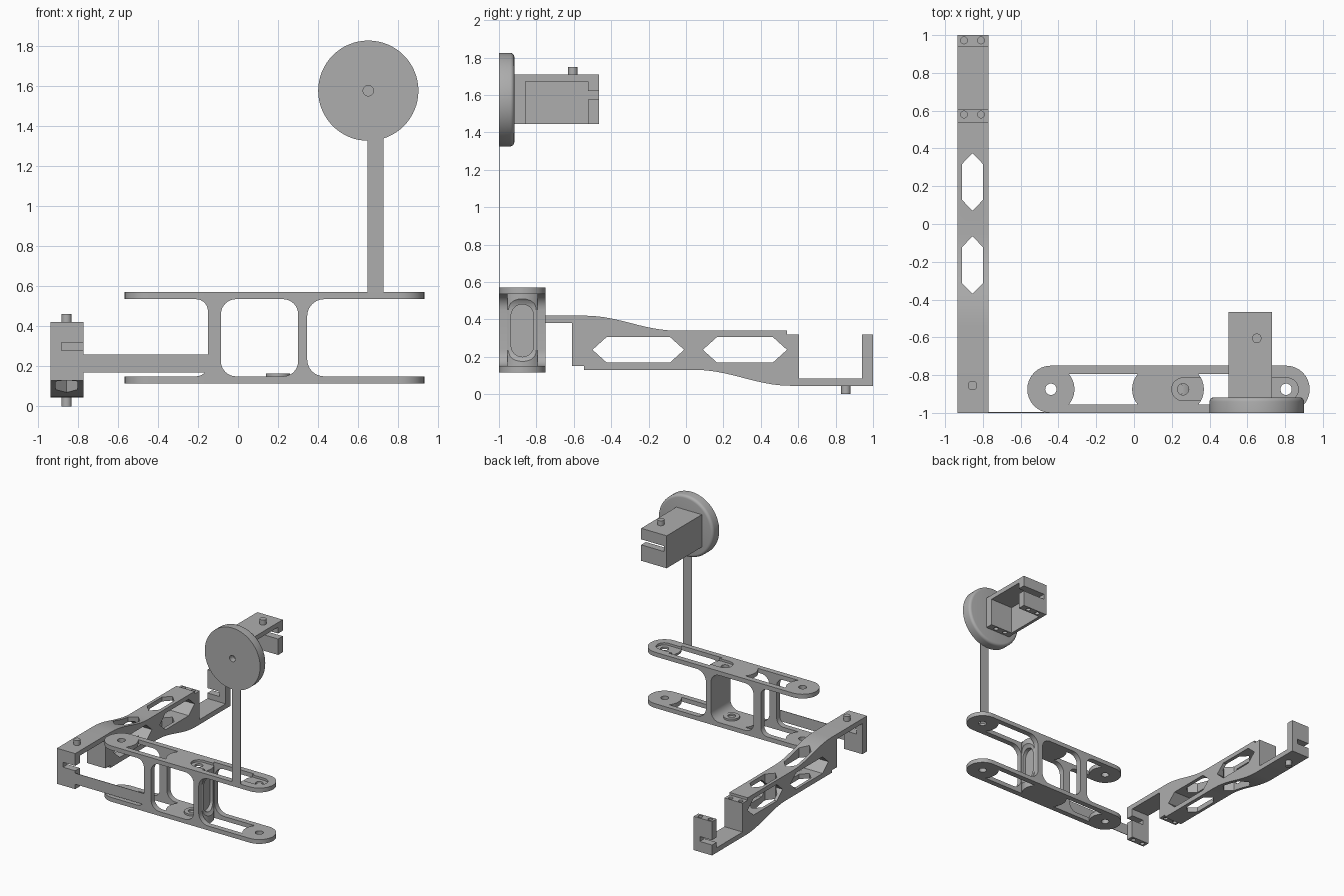
import bpy, bmesh
from math import sin, cos, pi, asin, radians
from mathutils import Vector

cube = bpy.data.objects.get("Cube")
if cube:
    bpy.data.objects.remove(cube)

grey = bpy.data.materials.new("plain_grey")
grey.use_nodes = True
grey.diffuse_color = (0.42, 0.42, 0.42, 1)
grey.node_tree.nodes["Principled BSDF"].inputs["Base Color"].default_value = (0.42, 0.42, 0.42, 1)


def arc(u, v, r, a0, a1, n=8):
    """Points on an arc, angles in degrees."""
    steps = [radians(a0 + (a1 - a0) * i / n) for i in range(n + 1)]
    return [(u + r * cos(a), v + r * sin(a)) for a in steps]


def circle(u, v, r):
    return arc(u, v, r, 0, 360, 32)[:-1]


def rect(u0, u1, v0, v1):
    return [(u0, v0), (u1, v0), (u1, v1), (u0, v1)]


def rounded(u0, u1, v0, v1, r):
    r = min(r, (v1 - v0) / 2 - 0.0005, (u1 - u0) / 2 - 0.0005)
    return (arc(u1 - r, v1 - r, r, 0, 90) + arc(u0 + r, v1 - r, r, 90, 180)
            + arc(u0 + r, v0 + r, r, 180, 270) + arc(u1 - r, v0 + r, r, 270, 360))


def hexagon(u0, u1, v0, v1, tip):
    m = (v0 + v1) / 2
    return [(u0, m), (u0 + tip, v0), (u1 - tip, v0), (u1, m), (u1 - tip, v1), (u0 + tip, v1)]


def prism(name, points, axis, a, b):
    """Extrude a 2D outline along an axis from a to b."""
    def place(p, w):
        return {"x": (w, p[0], p[1]), "y": (p[0], w, p[1]), "z": (p[0], p[1], w)}[axis]
    bm = bmesh.new()
    face = bm.faces.new([bm.verts.new(place(p, a)) for p in points])
    out = bmesh.ops.extrude_face_region(bm, geom=[face])
    moved = [g for g in out["geom"] if isinstance(g, bmesh.types.BMVert)]
    bmesh.ops.translate(bm, verts=moved, vec=Vector(place((0, 0), b - a)))
    bmesh.ops.recalc_face_normals(bm, faces=bm.faces)
    mesh = bpy.data.meshes.new(name)
    bm.to_mesh(mesh)
    bm.free()
    mesh.materials.append(grey)
    obj = bpy.data.objects.new(name, mesh)
    bpy.context.collection.objects.link(obj)
    return obj


def activate(obj):
    bpy.ops.object.select_all(action="DESELECT")
    obj.select_set(True)
    bpy.context.view_layer.objects.active = obj


def cut(obj, points, axis, a, b):
    tool = prism("cutter", points, axis, a, b)
    tool.hide_render = True
    mod = obj.modifiers.new("cut", "BOOLEAN")
    mod.operation, mod.solver, mod.object = "DIFFERENCE", "EXACT", tool
    activate(obj)
    bpy.ops.object.modifier_apply(modifier=mod.name)
    bpy.data.objects.remove(tool)


def smooth(obj):
    activate(obj)
    bpy.ops.object.shade_smooth_by_angle(angle=radians(30))


def ease(u0, v0, u1, v1, n=10):
    """Soft S-curve between two points."""
    return [(u0 + (u1 - u0) * i / n, v0 + (v1 - v0) * (1 - cos(pi * i / n)) / 2)
            for i in range(n + 1)]


# Long arm: stepped side profile with a servo pocket at each end
AX0, AX1, AC = -0.935, -0.77, -0.855
profile = ([(-1, 0.13), (-0.94, 0.13), (-0.94, 0.38), (-0.61, 0.38), (-0.61, 0.15),
            (-0.545, 0.15), (-0.545, 0.13)]
           + ease(0.05, 0.13, 0.56, 0.045)
           + [(1, 0.045), (1, 0.32), (0.94, 0.32), (0.94, 0.085), (0.605, 0.085),
              (0.605, 0.32), (0.54, 0.32), (0.54, 0.34)]
           + ease(-0.05, 0.34, -0.54, 0.42) + [(-1, 0.42)])
arm = prism("long_arm", profile, "x", AX0, AX1)
for y0, y1 in ((-0.5, -0.01), (0.09, 0.54)):
    cut(arm, hexagon(y0, y1, 0.17, 0.305, 0.075), "x", -1.1, -0.6)
for y0, y1 in ((-0.37, -0.065), (0.07, 0.375)):
    window = [(v, u) for u, v in hexagon(y0, y1, -0.91, -0.80, 0.057)]
    cut(arm, window, "z", 0.01, 0.5)
# Cable slots in the end legs
cut(arm, rect(-0.88, -0.7, 0.28, 0.32), "y", -1.1, -0.9)
cut(arm, rect(-1.0, -0.825, 0.13, 0.17), "y", 0.92, 1.1)
# Screw holes
for x in (AC - 0.045, AC + 0.045):
    for y in (0.58, 0.972):
        cut(arm, circle(x, y, 0.018), "z", 0.26, 0.4)
    for y, top in ((-0.972, 0.19), (-0.58, 0.165)):
        cut(arm, circle(x, y, 0.018), "z", 0.1, top)
smooth(arm)

# Pivot pegs of the arm
smooth(prism("arm_top_peg", circle(AC, -0.855, 0.025), "z", 0.41, 0.46))
smooth(prism("arm_bottom_peg", circle(AC, 0.855, 0.025), "z", 0, 0.055))

# Double-deck bracket: rounded bar opened from the front and from the top
BY, R = -0.875, 0.125
bracket = prism("double_bracket", rounded(-0.565, 0.93, -1, -0.75, R), "z", 0.115, 0.57)
for x0, x1, r in ((-1, -0.15, 0.06), (-0.085, 0.30, 0.075), (0.345, 1.3, 0.085)):
    cut(bracket, rounded(x0, x1, 0.15, 0.535, r), "y", -1.2, -0.6)
half = math_angle = asin(0.08 / R) * 180 / pi
for xa, xb in ((-0.44, 0.115), (0.245, 0.805)):
    opening = arc(xa, BY, R, -half, half) + arc(xb, BY, R, 180 - half, 180 + half)
    cut(bracket, opening, "z", 0, 0.7)
# Shallow pockets, pivot holes and the recess in the solid column
for x0, x1 in ((0.2, 0.45), (0.62, 0.87)):
    cut(bracket, rounded(x0, x1, BY - 0.06, BY + 0.06, 0.06), "z", 0.552, 0.7)
for x in (-0.44, 0.805):
    cut(bracket, circle(x, BY, 0.03), "z", 0, 0.7)
cut(bracket, circle(0.26, BY, 0.03), "z", 0.5, 0.7)
cut(bracket, rounded(BY - 0.06, BY + 0.06, 0.2, 0.48, 0.06), "x", 0.318, 0.5)
smooth(bracket)

# Raised hub on the lower deck
hub = prism("lower_hub", circle(0.2, BY, 0.06), "z", 0.145, 0.165)
cut(hub, circle(0.2, BY, 0.03), "z", 0.152, 0.2)
smooth(hub)

# Thin connecting strips along the front plane
prism("side_strip", rect(-0.775, -0.145, 0.17, 0.26), "y", -1, -0.996)
prism("upright_strip", rect(0.645, 0.725, 0.565, 1.345), "y", -1, -0.996)

# Round foot with a softened rear rim and a centre hole
CX, CZ = 0.65, 1.575
foot = prism("round_foot", arc(CX, CZ, 0.25, 0, 360, 64)[:-1], "y", -1, -0.918)
bm = bmesh.new()
bm.from_mesh(foot.data)
rim = [e for e in bm.edges if all(v.co.y > -0.95 for v in e.verts)]
bmesh.ops.bevel(bm, geom=rim, offset=0.022, segments=4, profile=0.5, affect="EDGES")
bm.to_mesh(foot.data)
bm.free()
cut(foot, circle(CX, CZ, 0.026), "y", -1.1, -0.95)
smooth(foot)

# Servo box behind the foot, open below and on one side
box = prism("servo_box", rect(0.5, 0.73, -0.925, -0.465), "z", 1.445, 1.71)
cut(box, rect(-0.857, -0.525, 1.3, 1.672), "x", 0.525, 0.9)
cut(box, rect(-0.53, -0.3, 1.575, 1.62), "x", 0.525, 0.9)
for x in (0.57, 0.66):
    for y in (-0.885, -0.495):
        cut(box, circle(x, y, 0.018), "z", 1.4, 1.5)
smooth(box)
smooth(prism("servo_peg", circle(CX, -0.605, 0.025), "z", 1.70, 1.75))
